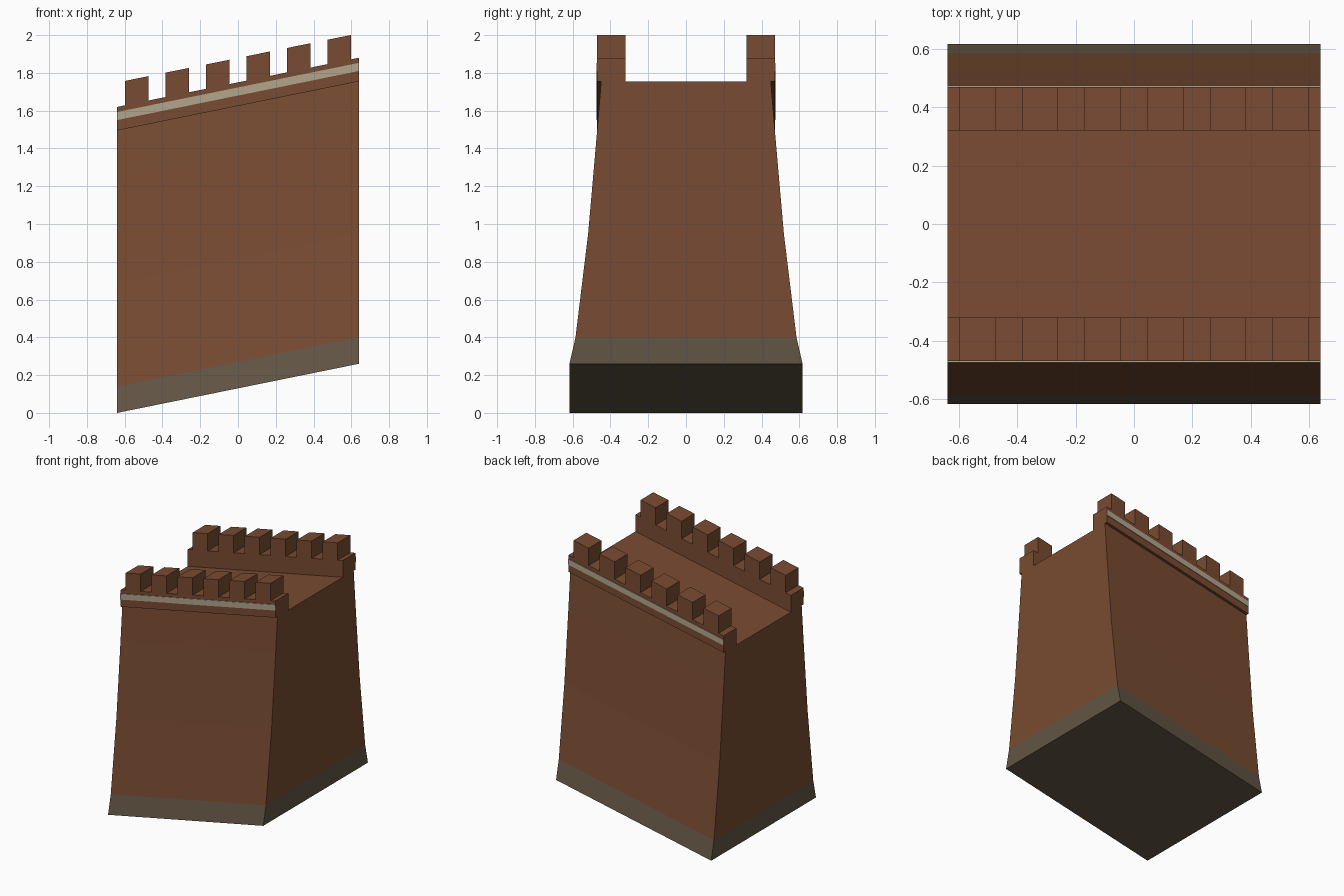
import bpy, bmesh

if "Cube" in bpy.data.objects:
    bpy.data.objects.remove(bpy.data.objects["Cube"])

HALF = 0.64            # half length of the wall along x
SLOPE = 0.26 / 1.28    # the whole wall climbs towards +x


def material(name, color):
    m = bpy.data.materials.new(name)
    m.diffuse_color = (*color, 1.0)
    m.use_nodes = True
    m.node_tree.nodes["Principled BSDF"].inputs["Base Color"].default_value = m.diffuse_color
    return m


brick = material("brown brick", (0.190, 0.071, 0.032))
stone = material("grey base stone", (0.122, 0.092, 0.058))
trim = material("pale trim", (0.445, 0.376, 0.260))


def sheared(x, y, z):
    """Place a point of the level wall on the slope."""
    return (x, y, z + SLOPE * (x + HALF))


def finish(bm, name, mats, mirror=False):
    bmesh.ops.recalc_face_normals(bm, faces=bm.faces)
    me = bpy.data.meshes.new(name)
    bm.to_mesh(me)
    bm.free()
    for m in mats:
        me.materials.append(m)
    ob = bpy.data.objects.new(name, me)
    bpy.context.collection.objects.link(ob)
    if mirror:
        mod = ob.modifiers.new("mirror", 'MIRROR')
        mod.use_axis = (False, True, False)
    return ob


def extrude_outline(name, outline, y0, y1, mat):
    """Extrude an x-z outline along y, sheared, mirrored to the other side."""
    bm = bmesh.new()
    a = [bm.verts.new(sheared(x, y0, z)) for x, z in outline]
    b = [bm.verts.new(sheared(x, y1, z)) for x, z in outline]
    bm.faces.new(a)
    bm.faces.new(b[::-1])
    for i in range(len(a)):
        j = (i + 1) % len(a)
        bm.faces.new((a[i], b[i], b[j], a[j]))
    return finish(bm, name, [mat], mirror=True)


# Tapered wall body: stacked rings (half depth, height), stone below the first
levels = [(0.617, 0.0), (0.585, 0.14), (0.518, 0.69), (0.47, 1.24), (0.449, 1.495)]
bm = bmesh.new()
rings = [[bm.verts.new(sheared(x, y, z))
          for x, y in ((-HALF, -d), (HALF, -d), (HALF, d), (-HALF, d))]
         for d, z in levels]
bm.faces.new(rings[0]).material_index = 1
bm.faces.new(rings[-1])
for k in range(len(rings) - 1):
    for i in range(4):
        j = (i + 1) % 4
        f = bm.faces.new((rings[k][i], rings[k][j], rings[k + 1][j], rings[k + 1][i]))
        f.material_index = 1 if k == 0 else 0
finish(bm, "wall_body", [brick, stone])

# Battlements: overhanging parapet with six merlons, one outline per side
COUNT, PITCH, WIDTH = 6, 0.2145, 0.124
outline = [(HALF, 1.495), (-HALF, 1.495), (-HALF, 1.62)]
for i in range(COUNT):
    c = (i - (COUNT - 1) / 2) * PITCH
    l, r = c - WIDTH / 2, c + WIDTH / 2
    outline += [(l, 1.62), (l, 1.749), (r, 1.749), (r, 1.62)]
outline.append((HALF, 1.62))
extrude_outline("battlements", outline, -0.47, -0.32, brick)

# Pale trim stripe along each outer parapet face
stripe = [(-HALF, 1.55), (HALF, 1.55), (HALF, 1.593), (-HALF, 1.593)]
extrude_outline("trim_stripe", stripe, -0.474, -0.469, trim)
